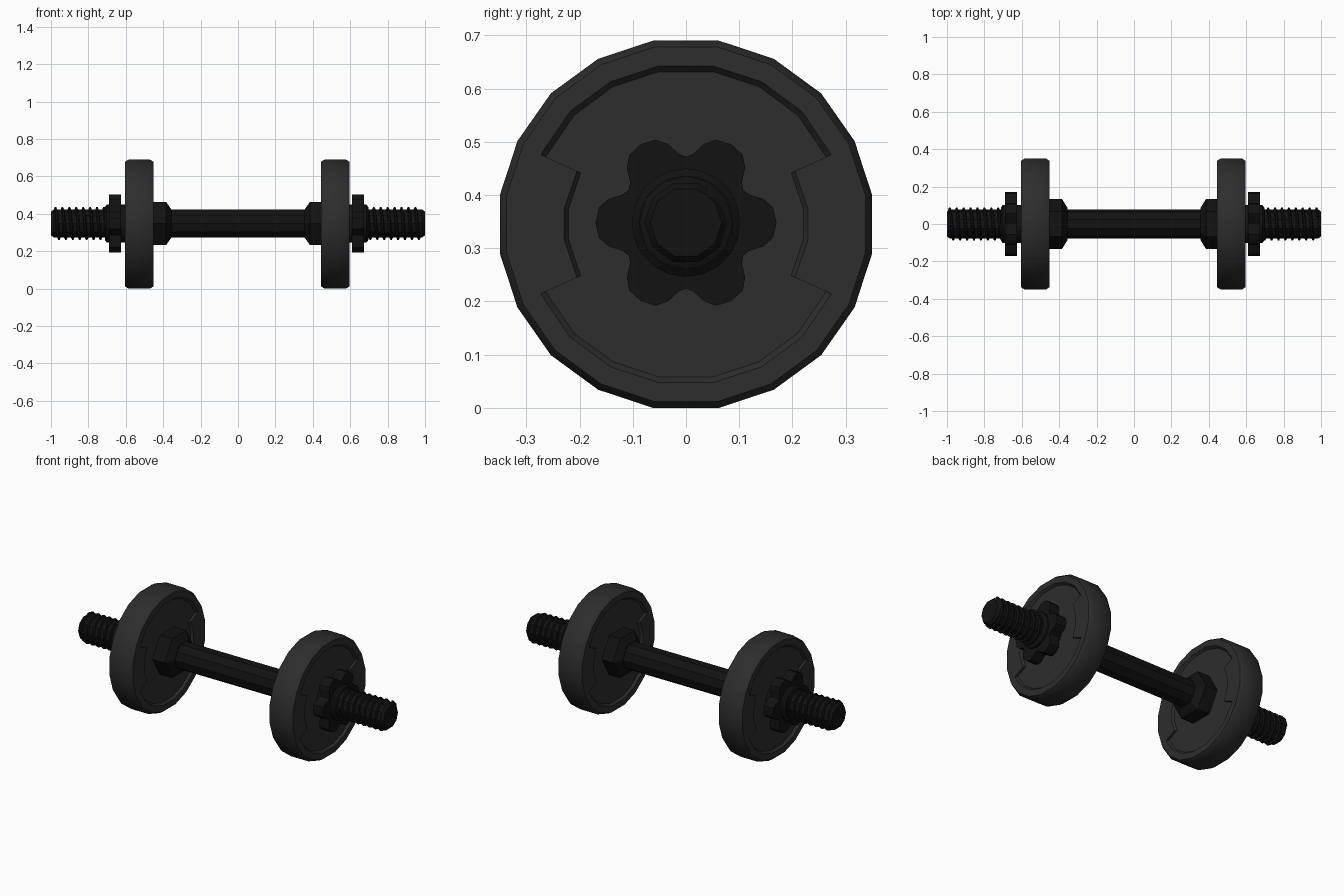
import bpy, bmesh
from math import cos, sin, pi, radians

if "Cube" in bpy.data.objects:
    bpy.data.objects.remove(bpy.data.objects["Cube"])

ZB = 0.348   # bar axis height
ZP = 0.345   # plate axis height


def material(name, v):
    m = bpy.data.materials.new(name)
    m.diffuse_color = (v, v, v, 1)
    m.use_nodes = True
    m.node_tree.nodes["Principled BSDF"].inputs["Base Color"].default_value = m.diffuse_color
    return m


BLACK = material("black_metal", 0.006)
RUBBER = material("dark_rubber", 0.026)


def loft(name, rings, mat, angle=32):
    """Skin a list of closed rings of 3D points and cap both ends."""
    bm = bmesh.new()
    vs = [[bm.verts.new(p) for p in r] for r in rings]
    n = len(rings[0])
    for a, b in zip(vs, vs[1:]):
        for i in range(n):
            bm.faces.new((a[i], a[(i + 1) % n], b[(i + 1) % n], b[i]))
    bm.faces.new(vs[0])
    bm.faces.new(vs[-1])
    bmesh.ops.recalc_face_normals(bm, faces=bm.faces)
    me = bpy.data.meshes.new(name)
    bm.to_mesh(me)
    bm.free()
    ob = bpy.data.objects.new(name, me)
    bpy.context.collection.objects.link(ob)
    me.materials.append(mat)
    bpy.ops.object.select_all(action='DESELECT')
    ob.select_set(True)
    bpy.context.view_layer.objects.active = ob
    bpy.ops.object.shade_smooth_by_angle(angle=radians(angle))
    return ob


def ring(x, shape, s=1.0, z=ZB):
    return [(x, p[0] * s, z + p[1] * s) for p in shape]


def ngon(n, r=1.0):
    return [(r * cos(2 * pi * i / n), r * sin(2 * pi * i / n)) for i in range(n)]


def four_way(q):
    """Mirror a quarter outline (top to side) into a closed loop."""
    half = q + [(y, -z) for y, z in reversed(q)]
    return half + [(-y, z) for y, z in reversed(half)]


# Central bar with chamfered ends
bar = ngon(10)
loft("bar", [ring(x, bar, r) for x, r in
             ((-1, .067), (-.985, .078), (.985, .078), (1, .067))], BLACK)

# Plate outlines: 20-sided rim, notched recess
RIM = four_way([(.062, .345), (.165, .311), (.254, .246),
                (.317, .156), (.335, .1), (.35, .0545)])
RECESS = four_way([(.053, .297), (.142, .268), (.218, .212),
                   (.273, .131), (.205, .1), (.229, .029)])
# Star knob outline: six rounded lobes
LOBE = ((-30, .124), (-24, .13), (-17, .152), (-10, .166),
        (0, .17), (10, .166), (17, .152), (24, .13))
STAR = [(r * cos(radians(60 * k + a)), r * sin(radians(60 * k + a)))
        for k in range(6) for a, r in LOBE]
HEX, ROUND = ngon(6), ngon(20)


def thread(name, x0, x1, pitch=.037, steps=12):
    """Raised helical ridge along the bar end."""
    rings = []
    for i in range(int((x1 - x0) / pitch * steps) + 1):
        a, x = 2 * pi * i / steps, x0 + pitch * i / steps
        rings.append([(x + dx, r * cos(a), ZB + r * sin(a))
                      for dx, r in ((-.01, .073), (-.004, .088), (.004, .088), (.01, .073))])
    loft(name, rings, BLACK)


for side, s, d in (("right", 1, 0), ("left", -1, .015)):
    # Weight plate, recessed on both faces
    a, b = (.443, .597) if s > 0 else (.451, .605)
    loft("plate_" + side, [ring(s * x, o, k, ZP) for x, o, k in (
        (a + .014, RECESS, .965), (a, RECESS, 1), (a, RIM, .965), (a + .02, RIM, 1),
        (b - .02, RIM, 1), (b, RIM, .965), (b, RECESS, 1), (b - .014, RECESS, .965))],
        RUBBER)
    # Hexagonal inner collar tapering to the bar
    loft("collar_" + side, [ring(s * x, HEX, r) for x, r in
                            ((.355, .085), (.385, .134), (a + .02, .134))], BLACK)
    # Star knob and its hub
    loft("star_nut_" + side, [ring(s * (x + d), STAR) for x in (.61, .674)], BLACK)
    loft("nut_hub_" + side, [ring(s * (x + d), ROUND, r) for x, r in
                             ((.57, .102), (.686, .102), (.697, .088))], BLACK)
    # Screw thread
    thread("thread_" + side, .68 if s > 0 else -.985, .985 if s > 0 else -.68)
